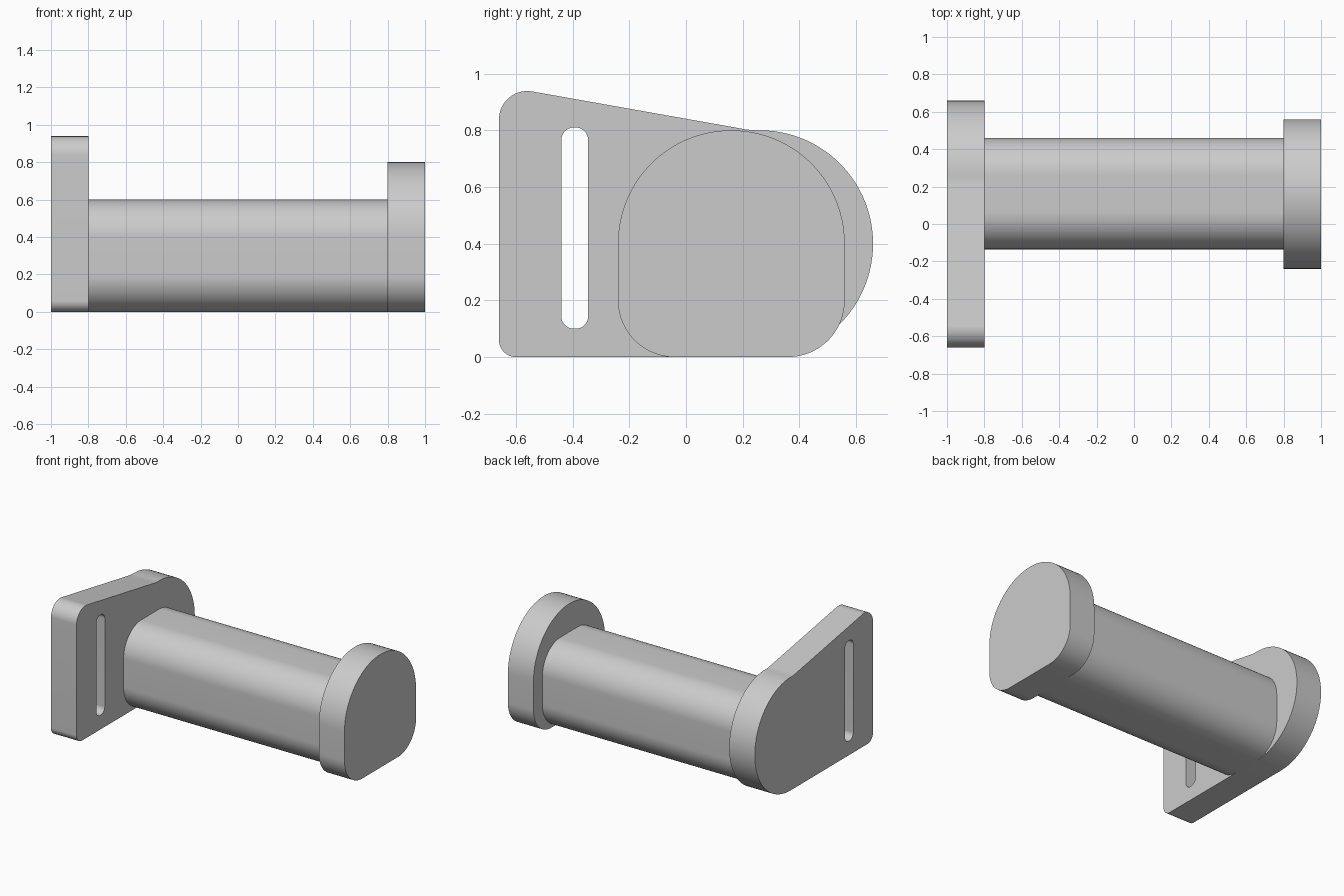
import bpy
import bmesh
from math import tan
from mathutils import Vector

cube = bpy.data.objects.get("Cube")
if cube:
    bpy.data.objects.remove(cube, do_unlink=True)

grey = bpy.data.materials.new("plain grey")
grey.use_nodes = True
colour = (0.6, 0.6, 0.6, 1)
grey.diffuse_color = colour
grey.node_tree.nodes["Principled BSDF"].inputs["Base Color"].default_value = colour


def rounded(corners):
    """Outline in (y, z) from corners given as (y, z, fillet radius)."""
    outline = []
    for i, (y, z, r) in enumerate(corners):
        here = Vector((y, z))
        before = (Vector(corners[i - 1][:2]) - here).normalized()
        after = (Vector(corners[(i + 1) % len(corners)][:2]) - here).normalized()
        half = before.angle(after) / 2
        start, end = here + before * r / tan(half), here + after * r / tan(half)
        bisector = (before + after).normalized()
        centre = here + bisector * ((start - here).length ** 2 + r * r) ** 0.5
        a, b = (start - centre).normalized(), (end - centre).normalized()
        steps = max(4, round(a.angle(b) * 16))
        # walk evenly along the fillet arc
        outline += [centre + a.slerp(b, k / steps).normalized() * r
                    for k in range(steps + 1)]
    return outline


def extrude_part(name, x0, x1, *outlines):
    """Fill the first outline, leave later ones as holes, and extrude along x."""
    bm = bmesh.new()
    for outline in outlines:
        verts = [bm.verts.new((x0, p.x, p.y)) for p in outline]
        for i, v in enumerate(verts):
            bm.edges.new((verts[i - 1], v))
    bmesh.ops.remove_doubles(bm, verts=bm.verts[:], dist=0.0005)
    bmesh.ops.triangle_fill(bm, edges=bm.edges[:], use_beauty=True)
    grown = bmesh.ops.extrude_face_region(bm, geom=bm.faces[:], use_keep_orig=True)
    moved = [g for g in grown["geom"] if isinstance(g, bmesh.types.BMVert)]
    bmesh.ops.translate(bm, verts=moved, vec=(x1 - x0, 0, 0))
    bmesh.ops.recalc_face_normals(bm, faces=bm.faces[:])
    mesh = bpy.data.meshes.new(name)
    bm.to_mesh(mesh)
    bm.free()
    mesh.materials.append(grey)
    obj = bpy.data.objects.new(name, mesh)
    bpy.context.collection.objects.link(obj)
    bpy.ops.object.select_all(action="DESELECT")
    obj.select_set(True)
    bpy.context.view_layer.objects.active = obj
    bpy.ops.object.shade_smooth_by_angle()


def box_outline(y0, y1, z0, z1, low, high):
    return rounded([(y0, z0, low), (y1, z0, low), (y1, z1, high), (y0, z1, high)])


# Mounting plate with a sloping top, a round back and a vertical slot
plate = rounded([(-0.66, 0, 0.06), (0.66, 0, 0.399), (0.66, 0.8, 0.399),
                 (0.23, 0.8, 0.3), (-0.66, 0.958, 0.1)])
slot = box_outline(-0.44, -0.345, 0.1, 0.81, 0.045, 0.045)
extrude_part("mounting_plate", -1, -0.8, plate, slot)

# Long bar with rounded corners
extrude_part("bar", -0.8, 0.8, box_outline(-0.135, 0.46, 0, 0.6, 0.2, 0.2))

# End stop with a half-round top
extrude_part("end_stop", 0.8, 1, box_outline(-0.24, 0.56, 0, 0.8, 0.2, 0.399))
